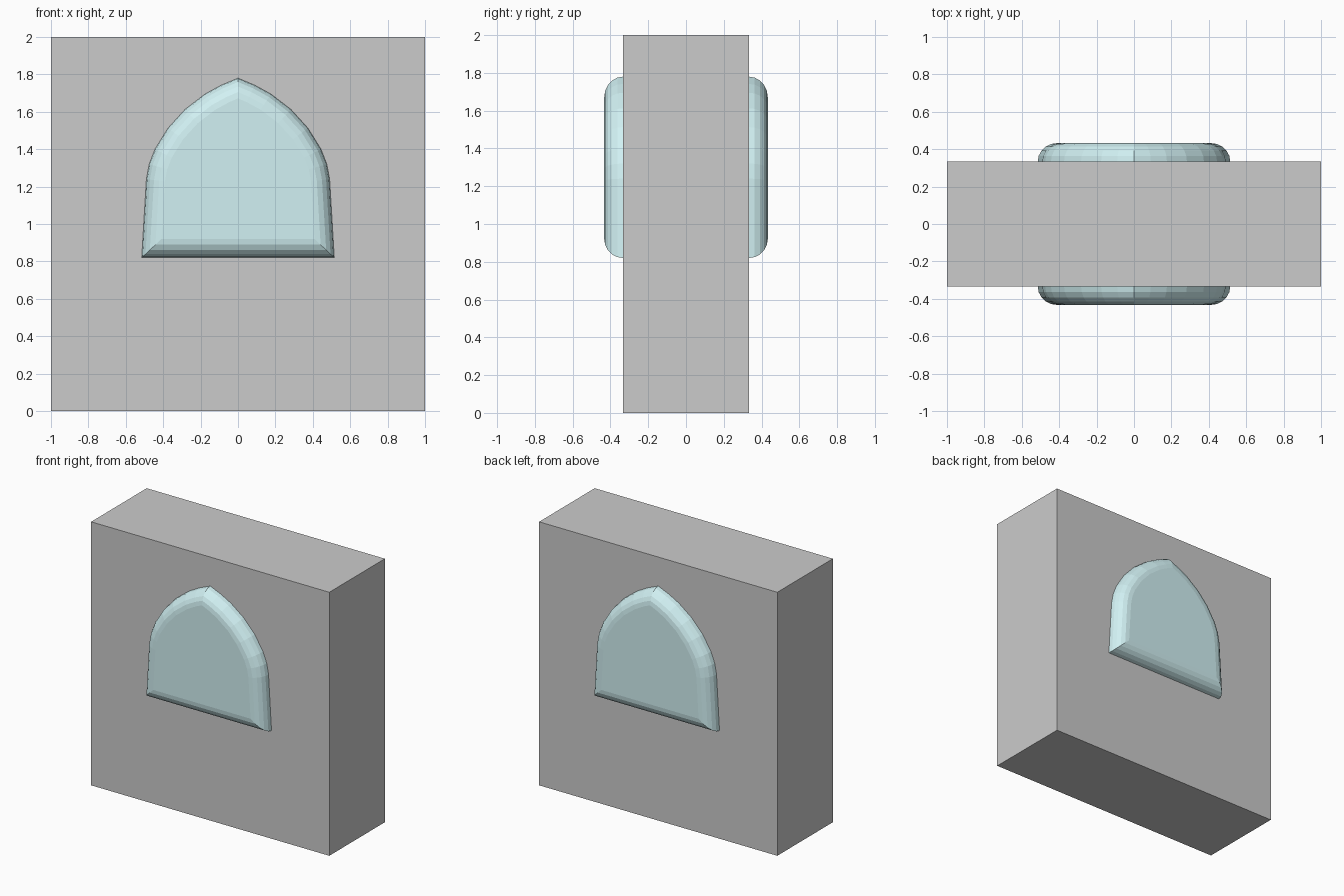
import bpy, bmesh, math
from mathutils import Vector

if "Cube" in bpy.data.objects:
    bpy.data.objects.remove(bpy.data.objects["Cube"])


def finish(bm, name):
    bmesh.ops.recalc_face_normals(bm, faces=bm.faces)
    mesh = bpy.data.meshes.new(name)
    bm.to_mesh(mesh)
    bm.free()
    obj = bpy.data.objects.new(name, mesh)
    bpy.context.collection.objects.link(obj)
    return obj


# Wall block
bm = bmesh.new()
bmesh.ops.create_cube(bm, size=1)
bmesh.ops.scale(bm, vec=(2, 0.667, 2), verts=bm.verts)
bmesh.ops.translate(bm, vec=(0, 0, 1), verts=bm.verts)
finish(bm, "wall_block")

# Pointed arch outline: right half from the sill to the apex, then mirrored
half = [(0.515, 0.82), (0.49, 1.24), (0.475, 1.32), (0.444, 1.40),
        (0.374, 1.513), (0.283, 1.613), (0.176, 1.695), (0.09, 1.742)]
outline = [Vector(p) for p in half] + [Vector((0, 1.78))]
outline += [Vector((-x, z)) for x, z in reversed(half)]


def inset(points, dist):
    """Mitred inward offset of a counter-clockwise outline."""
    result = []
    for i, p in enumerate(points):
        a = (p - points[i - 1]).normalized()
        b = (points[(i + 1) % len(points)] - p).normalized()
        na, nb = Vector((-a.y, a.x)), Vector((-b.y, b.x))
        result.append(p + (na + nb) * dist / (1 + na.dot(nb)))
    return result


# Window pane: runs through the wall with a rounded rim on both sides
RADIUS, DEPTH, STEPS = 0.1, 0.433, 5
quarter = []
for k in range(STEPS + 1):
    t = math.pi / 2 * k / STEPS
    quarter.append((RADIUS * (1 - math.cos(t)), DEPTH - RADIUS * (1 - math.sin(t))))
section = [(d, -y) for d, y in reversed(quarter)] + quarter

bm = bmesh.new()
rings = [[bm.verts.new((p.x, y, p.y)) for p in inset(outline, d)] for d, y in section]
for r0, r1 in zip(rings, rings[1:]):
    for i in range(len(r0)):
        bm.faces.new((r0[i - 1], r0[i], r1[i], r1[i - 1]))
bm.faces.new(rings[0])
bm.faces.new(rings[-1])
window = finish(bm, "arched_window")

glass = bpy.data.materials.new("pale_blue_glass")
glass.diffuse_color = (0.64, 0.88, 0.9, 1)
glass.use_nodes = True
glass.node_tree.nodes["Principled BSDF"].inputs["Base Color"].default_value = glass.diffuse_color
window.data.materials.append(glass)
